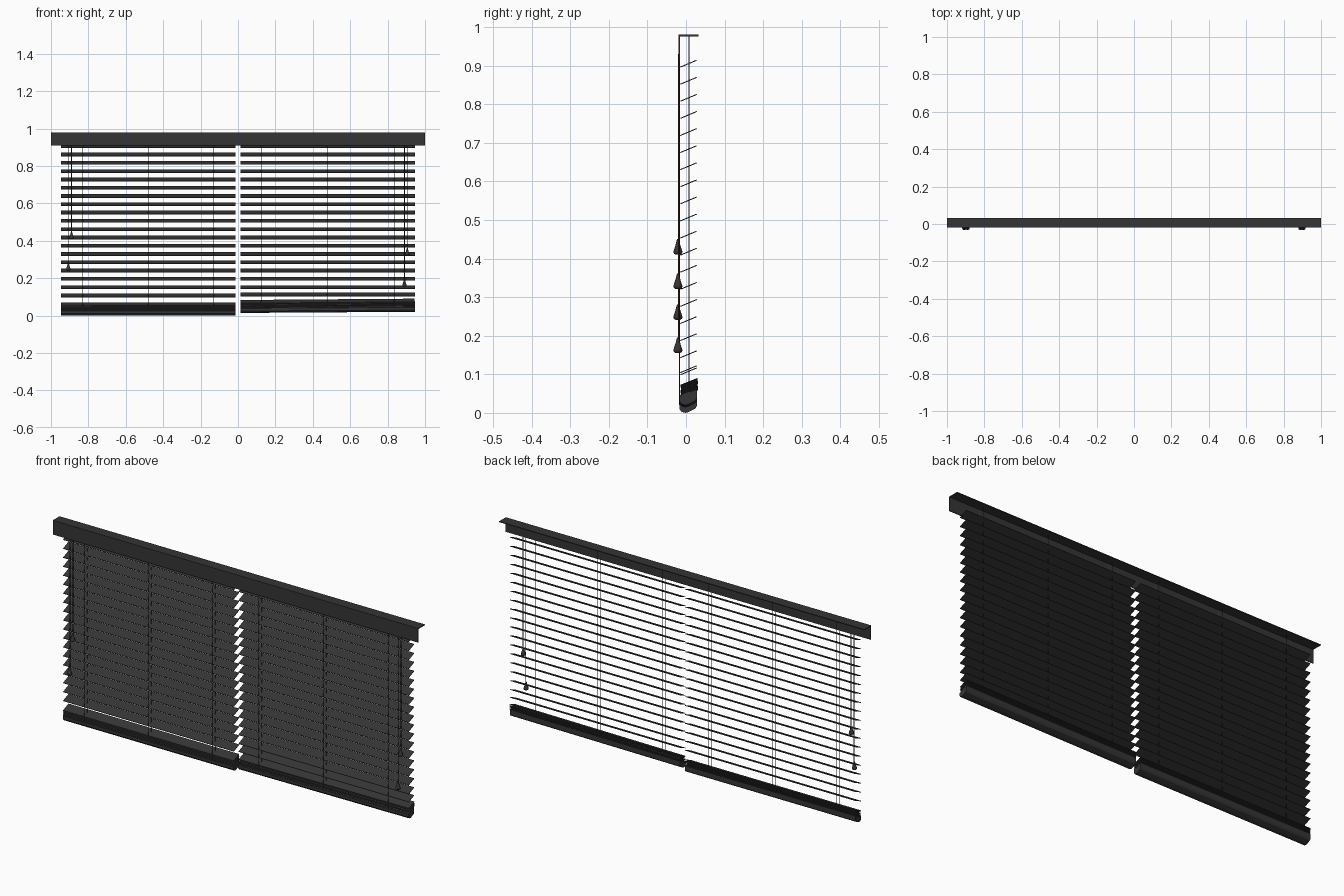
import bpy, bmesh, math, random
from mathutils import Matrix, Vector

if "Cube" in bpy.data.objects:
    bpy.data.objects.remove(bpy.data.objects["Cube"])

random.seed(4)
mat = bpy.data.materials.new("charcoal")
mat.diffuse_color = (0.035, 0.035, 0.035, 1)
mat.use_nodes = True
mat.node_tree.nodes["Principled BSDF"].inputs["Base Color"].default_value = mat.diffuse_color

SLAT_TILT = math.atan2(0.018, 0.043)
PITCH, TOP_Z, COUNT = 0.0443, 0.905, 19
SLAT_W, SLAT_T, SLAT_Y = 0.046, 0.0025, 0.0065


def finish(name, bm):
    bmesh.ops.recalc_face_normals(bm, faces=bm.faces)
    me = bpy.data.meshes.new(name)
    bm.to_mesh(me)
    bm.free()
    ob = bpy.data.objects.new(name, me)
    bpy.context.collection.objects.link(ob)
    me.materials.append(mat)
    return ob


def add_box(bm, centre, size, tilt=0.0, roll=0.0):
    m = (Matrix.Translation(centre) @ Matrix.Rotation(roll, 4, 'Y')
         @ Matrix.Rotation(tilt, 4, 'X') @ Matrix.Diagonal((*size, 1)))
    bmesh.ops.create_cube(bm, size=1, matrix=m)


def add_prism(bm, profile, x0, x1, dz=0.0, rise=0.0):
    """Extrude a (y, z) profile along x, lifting the far end by rise."""
    a = [bm.verts.new((x0, y, z + dz)) for y, z in profile]
    b = [bm.verts.new((x1, y, z + dz + rise)) for y, z in profile]
    bm.faces.new(a)
    bm.faces.new(b[::-1])
    n = len(profile)
    for i in range(n):
        bm.faces.new((a[i], b[i], b[(i + 1) % n], a[(i + 1) % n]))


def add_cord(bm, x, y, z0, z1, r, sides=6):
    m = Matrix.Translation((x, y, (z0 + z1) / 2))
    bmesh.ops.create_cone(bm, cap_ends=True, segments=sides, radius1=r,
                          radius2=r, depth=z1 - z0, matrix=m)


# Valance: L-shaped front board and top board, open at the ends and back
bm = bmesh.new()
add_prism(bm, [(-0.020, 0.910), (-0.016, 0.910), (-0.016, 0.976),
               (0.033, 0.976), (0.033, 0.980), (-0.020, 0.980)], -1, 1)
finish("valance", bm)

RAIL = [(-0.017, 0.010), (-0.012, 0.003), (-0.002, 0.0), (0.006, 0.002),
        (0.024, 0.011), (0.028, 0.018), (0.028, 0.041), (-0.017, 0.024)]

# Two blinds: side name, x range, stack lift, stack rise, ladder positions
BLINDS = [("left", -0.947, -0.013, 0.0, 0.0, (-0.83, -0.48, -0.13)),
          ("right", 0.013, 0.945, 0.014, 0.006, (0.125, 0.477, 0.835))]

for side, x0, x1, lift, rise, ladders in BLINDS:
    cx, w = (x0 + x1) / 2, x1 - x0

    # Hanging slats
    bm = bmesh.new()
    for k in range(COUNT):
        z = TOP_Z - k * PITCH + (lift * 0.4 if k == COUNT - 1 else 0)
        add_box(bm, (cx, SLAT_Y, z), (w, SLAT_W, SLAT_T), SLAT_TILT)
    finish(side + "_slats", bm)

    # Gathered slats resting on the bottom rail
    bm = bmesh.new()
    loose = 1.0 if lift else 0.2
    for k in range(5):
        c = (cx, SLAT_Y + loose * random.uniform(-0.001, 0.003),
             0.036 + k * 0.006 + lift + rise / 2)
        add_box(bm, c, (w, SLAT_W, SLAT_T),
                SLAT_TILT + loose * random.uniform(-0.06, 0.03),
                -rise / w + loose * random.uniform(-0.002, 0.002))
    finish(side + "_stacked_slats", bm)

    # Bottom rail
    bm = bmesh.new()
    add_prism(bm, RAIL, x0, x1, lift, rise)
    finish(side + "_bottom_rail", bm)

    # Ladder cords in front of the slats and lift cords through them
    bm = bmesh.new()
    for x in ladders:
        for y in (-0.0165, 0.0075):
            add_cord(bm, x, y, 0.02 + lift, 0.977, 0.0011)
    finish(side + "_ladder_cords", bm)

# Pull cords with teardrop tassels
TASSEL = [(0.0022, 0.040), (0.0035, 0.036), (0.0065, 0.024), (0.0105, 0.012),
          (0.0118, 0.007), (0.0105, 0.003), (0.006, 0.0)]
SIDES = 16
for i, (x, z) in enumerate([(-0.890, 0.410), (-0.907, 0.241),
                            (0.905, 0.321), (0.890, 0.155)]):
    bm = bmesh.new()
    add_cord(bm, x, -0.0185, z + 0.036, 0.93, 0.0018, 8)
    finish(f"pull_cord_{i + 1}", bm)

    bm = bmesh.new()
    rings = [[bm.verts.new((x + r * math.cos(2 * math.pi * s / SIDES),
                            -0.021 + r * math.sin(2 * math.pi * s / SIDES), z + h))
              for s in range(SIDES)] for r, h in TASSEL]
    for a, b in zip(rings, rings[1:]):
        for s in range(SIDES):
            t = (s + 1) % SIDES
            bm.faces.new((a[s], a[t], b[t], b[s]))
    bm.faces.new(rings[0])
    bm.faces.new(rings[-1])
    ob = finish(f"tassel_{i + 1}", bm)
    bpy.ops.object.select_all(action='DESELECT')
    ob.select_set(True)
    bpy.context.view_layer.objects.active = ob
    bpy.ops.object.shade_smooth_by_angle(angle=math.radians(40))
